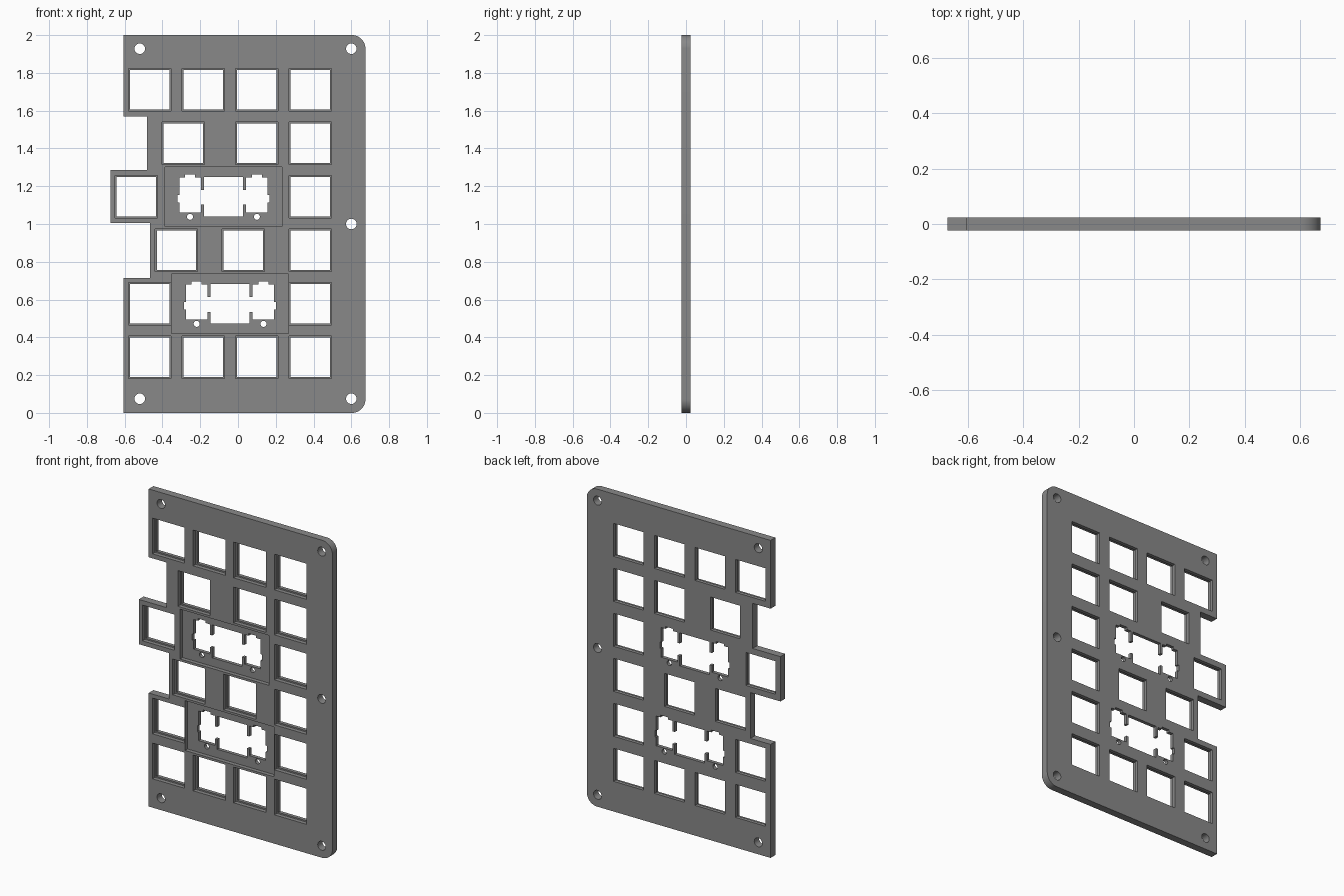
import bpy, bmesh, math

if "Cube" in bpy.data.objects:
    bpy.data.objects.remove(bpy.data.objects["Cube"])

FRONT, BACK = -0.0237, 0.0237
FLOOR = 0.0015          # depth at which the front pockets end
PITCH, BOTTOM_ROW = 0.2834, 0.294

grey = bpy.data.materials.new("plate grey")
grey.diffuse_color = (0.25, 0.25, 0.25, 1)
grey.use_nodes = True
grey.node_tree.nodes["Principled BSDF"].inputs["Base Color"].default_value = grey.diffuse_color


def prisms(name, outlines, y0, y1):
    """One object holding every (x, z) outline extruded from y0 to y1."""
    bm = bmesh.new()
    for pts in outlines:
        face = bm.faces.new([bm.verts.new((x, y0, z)) for x, z in pts])
        new = bmesh.ops.extrude_face_region(bm, geom=[face])["geom"]
        verts = [v for v in new if isinstance(v, bmesh.types.BMVert)]
        bmesh.ops.translate(bm, verts=verts, vec=(0, y1 - y0, 0))
    bmesh.ops.recalc_face_normals(bm, faces=bm.faces)
    mesh = bpy.data.meshes.new(name)
    bm.to_mesh(mesh)
    bm.free()
    mesh.materials.append(grey)
    obj = bpy.data.objects.new(name, mesh)
    bpy.context.collection.objects.link(obj)
    return obj


def rect(x, z, w, h):
    return [(x - w, z - h), (x + w, z - h), (x + w, z + h), (x - w, z + h)]


def arc(x, z, r, start, end, n):
    angles = [math.radians(start + (end - start) * i / n) for i in range(n + 1)]
    return [(x + r * math.cos(a), z + r * math.sin(a)) for a in angles]


def circle(x, z, r):
    return arc(x, z, r, 0, 360, 32)[:-1]


# Plate outline: rounded right corners, stepped left edge
outline = arc(0.603, 0.072, 0.072, -90, 0, 12) + arc(0.603, 1.928, 0.072, 0, 90, 12)
outline += [(-0.606, 2), (-0.606, 1.57), (-0.481, 1.57), (-0.481, 1.286),
            (-0.675, 1.286), (-0.675, 1.004), (-0.465, 1.004), (-0.465, 0.715),
            (-0.606, 0.715), (-0.606, 0)]
plate = prisms("key_plate", [outline], FRONT, BACK)

# Square key openings, rows from bottom to top
cols = [-0.467, -0.184, 0.099, 0.383]
rows = [cols, [cols[0], cols[3]], [-0.326, 0.028, cols[3]],
        [-0.538, cols[3]], [-0.29, cols[2], cols[3]], cols]
keys = [(x, BOTTOM_ROW + PITCH * i) for i, row in enumerate(rows) for x in row]
pockets = [rect(x, z, 0.1125, 0.1125) for x, z in keys]
through = [rect(x, z, 0.104, 0.104) for x, z in keys]

# Wide key openings: shallow pocket, shaped slot and two small holes
half = [(0.104, 0.104), (0.104, 0.037), (0.12, 0.037), (0.12, 0.103),
        (0.15, 0.103), (0.15, 0.117), (0.203, 0.117), (0.203, 0.103),
        (0.233, 0.103), (0.233, 0.01), (0.243, 0.01), (0.243, -0.03),
        (0.233, -0.03), (0.233, -0.084), (0.12, -0.084), (0.12, -0.042),
        (0.104, -0.042), (0.104, -0.104)]
slot = half + [(-u, v) for u, v in reversed(half)]
for cx, cz in [(-0.077, BOTTOM_ROW + 3 * PITCH), (-0.042, BOTTOM_ROW + PITCH)]:
    pockets.append(rect(cx, cz, 0.31, 0.157))
    through.append([(cx + u, cz + v) for u, v in slot])
    through += [circle(cx + s * 0.177, cz - 0.106, 0.016) for s in (-1, 1)]

# Screw holes
for x, z in [(-0.52, 0.075), (0.6, 0.075), (0.6, 1), (0.6, 1.928), (-0.52, 1.928)]:
    through.append(circle(x, z, 0.028))

# Cut the front pockets, then the through openings
bpy.context.view_layer.objects.active = plate
for name, shapes, y0, y1 in [("pocket_cutter", pockets, -0.1, FLOOR),
                             ("opening_cutter", through, -0.1, 0.1)]:
    cutter = prisms(name, shapes, y0, y1)
    cutter.hide_render = True
    mod = plate.modifiers.new(name, 'BOOLEAN')
    mod.operation, mod.solver, mod.object = 'DIFFERENCE', 'EXACT', cutter
    bpy.ops.object.modifier_apply(modifier=name)
    bpy.data.objects.remove(cutter)

# Smooth the round corners and hole walls, keep edges sharp
plate.select_set(True)
bpy.ops.object.shade_smooth_by_angle(angle=math.radians(30))
